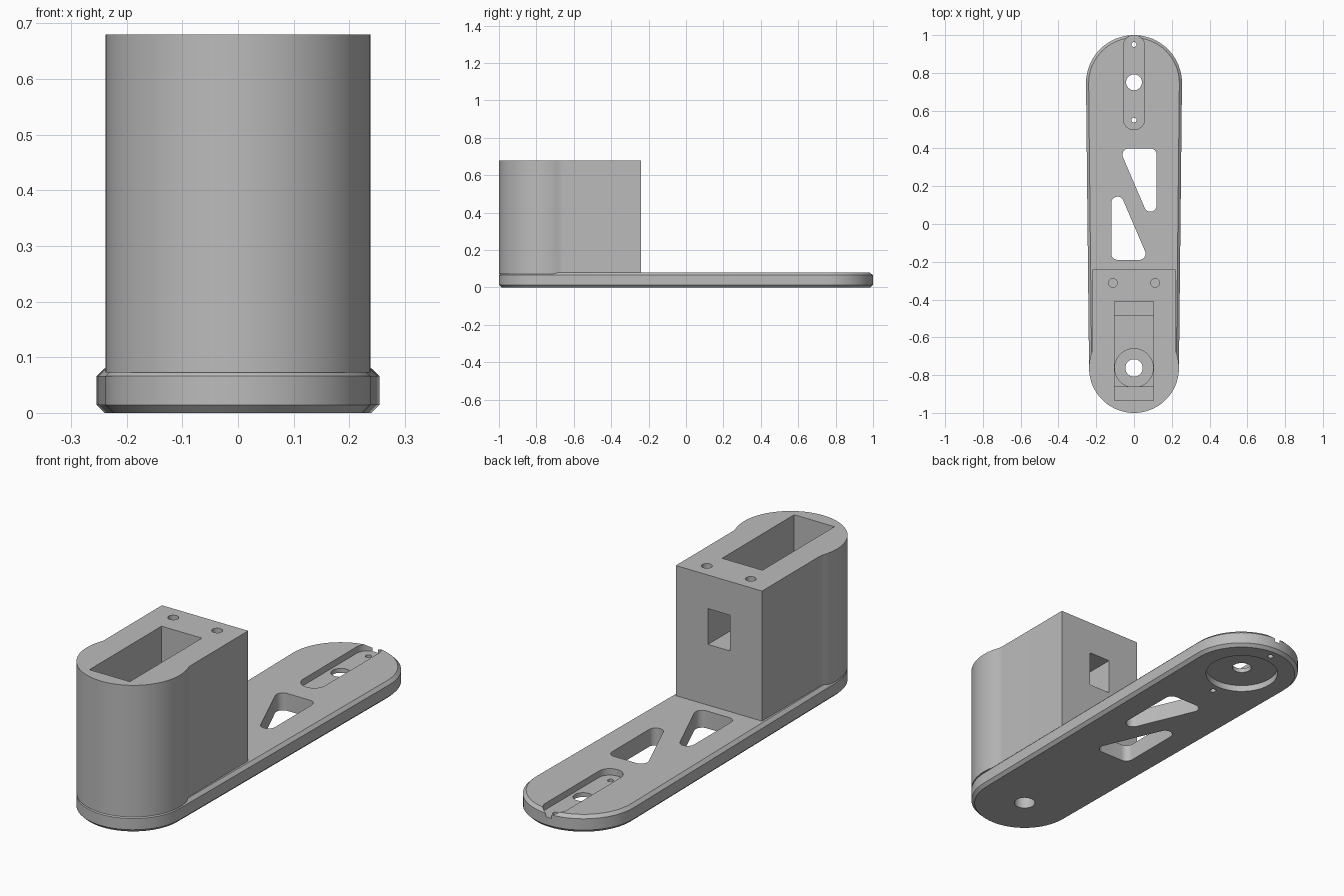
import bpy, bmesh
from math import asin, atan2, cos, sin, pi, sqrt, radians
from mathutils import Vector
from mathutils.geometry import convex_hull_2d

if "Cube" in bpy.data.objects:
    bpy.data.objects.remove(bpy.data.objects["Cube"], do_unlink=True)

grey = bpy.data.materials.new("plain grey")
grey.use_nodes = True
grey.diffuse_color = (0.5, 0.5, 0.5, 1)
grey.node_tree.nodes["Principled BSDF"].inputs["Base Color"].default_value = (0.5, 0.5, 0.5, 1)


def arc(x, y, r, start, end, n=32):
    return [(x + r * cos(start + (end - start) * i / n),
             y + r * sin(start + (end - start) * i / n)) for i in range(n + 1)]


def circle(x, y, r, n=48):
    return arc(x, y, r, 0, 2 * pi, n)[:-1]


def capsule(y1, r1, y2, r2):
    """Outline around two circles on the centre line, y1 behind y2."""
    a = asin((r1 - r2) / (y1 - y2))
    return arc(0, y1, r1, -a, pi + a) + arc(0, y2, r2, pi + a, 2 * pi - a)


def rect(x1, y1, x2, y2):
    return [(x1, y1), (x2, y1), (x2, y2), (x1, y2)]


def loft(name, sections):
    """Solid through matching outlines given as (outline, z)."""
    bm = bmesh.new()
    rings = [[bm.verts.new((x, y, z)) for x, y in pts] for pts, z in sections]
    n = len(rings[0])
    bm.faces.new(rings[0][::-1])
    bm.faces.new(rings[-1])
    for low, high in zip(rings, rings[1:]):
        for i in range(n):
            j = (i + 1) % n
            bm.faces.new((low[i], low[j], high[j], high[i]))
    bmesh.ops.recalc_face_normals(bm, faces=bm.faces)
    mesh = bpy.data.meshes.new(name)
    bm.to_mesh(mesh)
    bm.free()
    mesh.materials.append(grey)
    obj = bpy.data.objects.new(name, mesh)
    bpy.context.collection.objects.link(obj)
    return obj


def prism(name, pts, z1, z2):
    return loft(name, [(pts, z1), (pts, z2)])


def combine(target, other, operation):
    mod = target.modifiers.new(other.name, "BOOLEAN")
    mod.operation, mod.solver, mod.object = operation, "EXACT", other
    bpy.context.view_layer.objects.active = target
    bpy.ops.object.modifier_apply(modifier=mod.name)
    bpy.data.objects.remove(other, do_unlink=True)


BACK, BACK_R = 0.746, 0.254
FRONT, FRONT_R = -0.762, 0.238
THICK, TOP, CHAMFER = 0.08, 0.68, 0.014

# Tapered base plate with chamfered rims
wide = capsule(BACK, BACK_R, FRONT, FRONT_R)
narrow = capsule(BACK, BACK_R - CHAMFER, FRONT, FRONT_R - CHAMFER)
body = loft("arm_with_motor_housing", [(narrow, 0), (wide, CHAMFER),
                                       (wide, THICK - CHAMFER), (narrow, THICK)])

# Motor housing: round nose blended into a square block
HALF, FILLET, REAR = 0.22, 0.1, -0.24
fx = HALF + FILLET
dy = sqrt((FRONT_R + FILLET) ** 2 - fx ** 2)
phi = atan2(dy, fx)
outline = arc(0, FRONT, FRONT_R, pi - phi, 2 * pi + phi, 56)
outline += arc(fx, FRONT + dy, FILLET, pi + phi, pi, 6)[1:]
outline += [(HALF, REAR), (-HALF, REAR)]
outline += arc(-fx, FRONT + dy, FILLET, 0, -phi, 6)[:-1]
combine(body, prism("housing", outline, 0.073, TOP), "UNION")

# Motor pocket: flange opening, body well, round boss and shaft hole
cutters = [
    prism("flange_pocket", rect(-0.103, -0.935, 0.103, -0.41), 0.2, 0.8),
    prism("motor_well", rect(-0.103, -0.86, 0.103, -0.487), 0.1, 0.3),
    prism("boss_recess", circle(0, FRONT, 0.102), 0.06, 0.15),
    prism("shaft_hole", circle(0, FRONT, 0.046), -0.1, 0.15),
    prism("cable_window", rect(-0.056, -0.45, 0.056, -0.1), 0.36, 0.525),
]

# Screw holes on the housing top
for x in (-0.112, 0.112):
    cutters.append(prism("cover_screw_hole", circle(x, -0.312, 0.023, 24), 0.5, 0.8))

# Two rounded triangular lightening windows, turned half round from each other
corners = [(0.087, 0.367), (0.087, 0.098), (-0.028, 0.367)]
for s in (1, -1):
    pts = [Vector(p) for x, y in corners
           for p in circle(s * x, 0.105 + s * (y - 0.105), 0.033, 32)]
    hull = [tuple(pts[i]) for i in convex_hull_2d(pts)]
    cutters.append(prism("lightening_window", hull, -0.1, 0.2))

# Horn slot above, round recess below, and their holes
cutters += [
    prism("horn_slot", capsule(0.945, 0.056, 0.555, 0.056), 0.05, 0.2),
    prism("bearing_recess", circle(0, 0.75, 0.16, 64), -0.1, 0.03),
    prism("pivot_hole", circle(0, 0.75, 0.042), -0.1, 0.2),
]
for y in (0.55, 0.95):
    cutters.append(prism("horn_screw_hole", circle(0, y, 0.013, 20), -0.1, 0.2))

for cutter in cutters:
    combine(body, cutter, "DIFFERENCE")

# Smooth the round walls, keep edges sharp
bpy.ops.object.select_all(action="DESELECT")
body.select_set(True)
bpy.context.view_layer.objects.active = body
bpy.ops.object.shade_smooth_by_angle(angle=radians(25))
